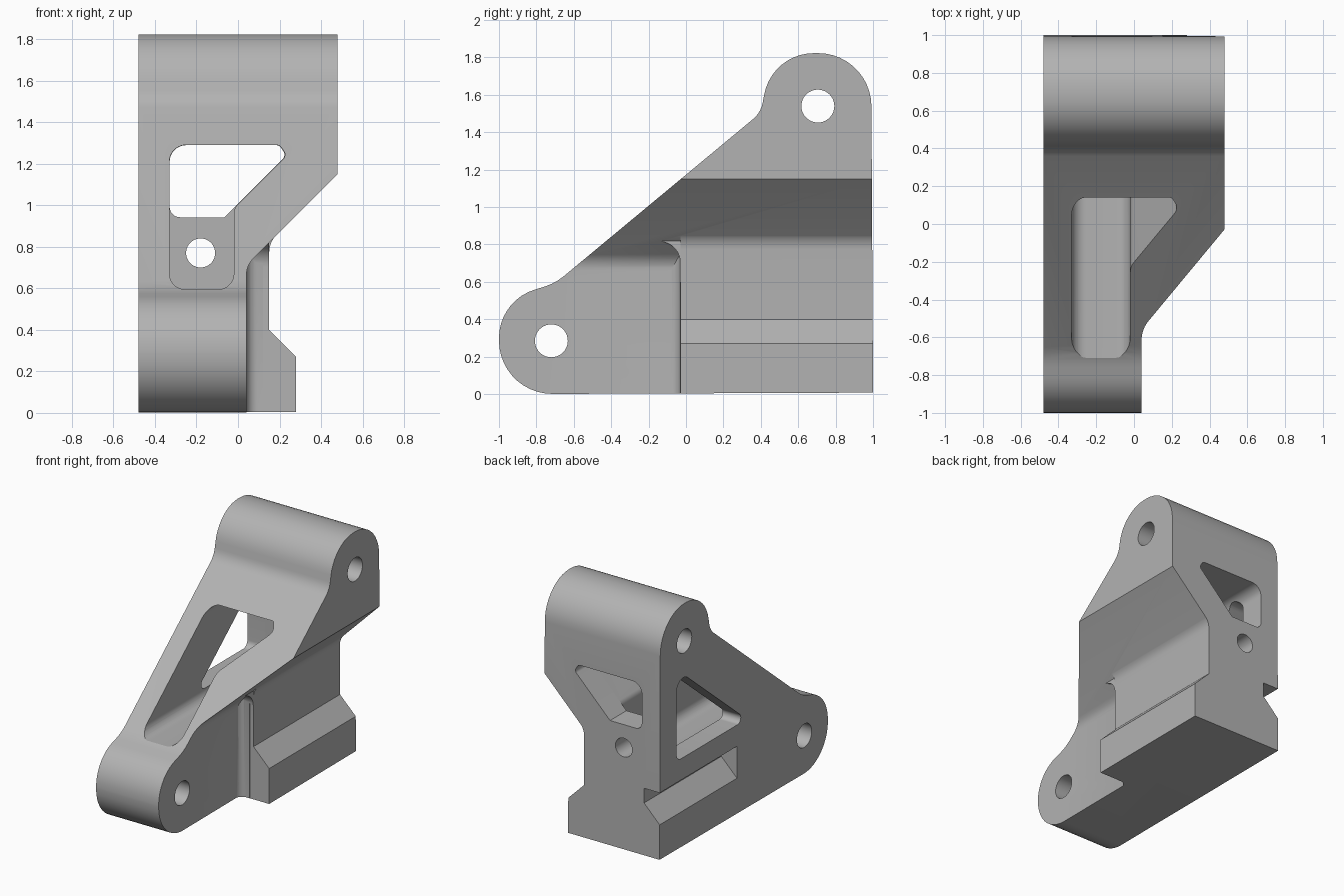
import bpy, bmesh, math
from mathutils import Vector

cube = bpy.data.objects.get("Cube")
if cube:
    bpy.data.objects.remove(cube, do_unlink=True)

metal = bpy.data.materials.new("plain_grey")
metal.use_nodes = True
GREY = (0.45, 0.45, 0.45, 1)
metal.diffuse_color = GREY
metal.node_tree.nodes["Principled BSDF"].inputs["Base Color"].default_value = GREY


def rounded(corners):
    """Outline from (u, v, radius) corners, each radius turned into an arc."""
    out = []
    for i, (u, v, r) in enumerate(corners):
        p = Vector((u, v))
        if r == 0:
            out.append(p)
            continue
        a = (Vector(corners[i - 1][:2]) - p).normalized()
        b = (Vector(corners[(i + 1) % len(corners)][:2]) - p).normalized()
        half = a.angle(b) / 2
        centre = p + (a + b).normalized() * (r / math.sin(half))
        start = p + a * (r / math.tan(half)) - centre
        end = p + b * (r / math.tan(half)) - centre
        sweep = math.pi - 2 * half
        n = max(3, round(sweep / math.radians(8)))
        for k in range(n + 1):
            t = k / n
            out.append(centre + (start * math.sin((1 - t) * sweep)
                                 + end * math.sin(t * sweep)) / math.sin(sweep))
    return out


def circle(u, v, r, n=40):
    return [Vector((u + r * math.cos(2 * math.pi * k / n),
                    v + r * math.sin(2 * math.pi * k / n))) for k in range(n)]


def prism(name, outline, axis, lo, hi):
    """Extrude an outline along x (y,z points), y (x,z points) or z (x,y points)."""
    bm = bmesh.new()
    place = {"x": lambda p: (lo, p.x, p.y),
             "y": lambda p: (p.x, lo, p.y),
             "z": lambda p: (p.x, p.y, lo)}[axis]
    face = bm.faces.new([bm.verts.new(place(p)) for p in outline])
    moved = bmesh.ops.extrude_face_region(bm, geom=[face])["geom"]
    shift = Vector([(hi - lo) * (axis == c) for c in "xyz"])
    bmesh.ops.translate(bm, vec=shift, verts=[g for g in moved if isinstance(g, bmesh.types.BMVert)])
    bmesh.ops.recalc_face_normals(bm, faces=bm.faces)
    mesh = bpy.data.meshes.new(name)
    bm.to_mesh(mesh)
    bm.free()
    mesh.materials.append(metal)
    ob = bpy.data.objects.new(name, mesh)
    bpy.context.collection.objects.link(ob)
    return ob


def combine(target, other, operation):
    mod = target.modifiers.new(operation, "BOOLEAN")
    mod.operation, mod.solver, mod.object = operation, "EXACT", other
    bpy.context.view_layer.objects.active = target
    bpy.ops.object.modifier_apply(modifier=mod.name)
    bpy.data.objects.remove(other, do_unlink=True)


# Side silhouette with two rounded pivot ends
bracket = prism("bracket_body", rounded([
    (-1, 0, .285), (1, .008, 0), (.99, 1.823, .285), (.46, 1.823, .27),
    (.40, 1.505, .15), (-.70, .592, .3), (-1, .50, .27)]), "x", -.48, .48)

# Front silhouette: narrow foot flaring to the wide head
envelope = prism("front_envelope", rounded([
    (-.6, -.1, 0), (.04, -.1, 0), (.04, .71, .12), (.48, 1.15, 0),
    (.48, 2, 0), (-.6, 2, 0)]), "y", -1.1, 1.1)

# Thicker rear foot with the dovetail rail
combine(envelope, prism("rear_foot", rounded([
    (-.2, -.09, 0), (.28, -.09, 0), (.28, .27, 0), (.15, .40, 0),
    (.15, .82, .12), (.19, .862, 0), (-.2, .87, 0)]), "y", -.03, 1.09), "UNION")

# Blends between the narrow and thick parts of the foot
combine(envelope, prism("upper_blend", rounded([
    (.3, .6, 0), (-.031, .6, 0), (-.031, .78, .11), (-.16, .83, 0), (.3, .83, 0)]),
    "x", -.1, .149), "UNION")
combine(envelope, prism("foot_blend", rounded([
    (.0, -.2, 0), (.039, -.2, 0), (.039, -.032, .055), (.12, -.032, 0),
    (.12, .05, 0), (.0, .05, 0)]), "z", -.08, .76), "UNION")
combine(bracket, envelope, "INTERSECT")

# Front pocket, rear window, side window and rail groove
cuts = [
    ("front_pocket", rounded([
        (-.33, .595, .075), (-.02, .595, .075), (-.02, .985, .06), (.235, 1.24, .03),
        (.20, 1.29, .03), (-.33, 1.29, .08)]), "y", -1.2, .80),
    ("rear_window", rounded([
        (-.329, .942, .05), (-.065, .942, 0), (.232, 1.239, .03),
        (.199, 1.289, .03), (-.329, 1.289, .08)]), "y", .5, 1.2),
    ("side_window", rounded([
        (-.036, .67, .04), (.797, .67, .05), (.797, 1.36, .08)]), "x", -.7, -.25),
    ("rail_groove", rounded([
        (-.60, .15, 0), (-.35, .40, 0), (-.35, .51, 0), (-.60, .51, 0)]), "y", .08, 1.2),
    ("screw_hole", circle(-.18, .77, .07), "y", .5, 1.2),
    ("front_pivot_hole", circle(-.72, .285, .088), "x", -.7, .7),
    ("top_pivot_hole", circle(.705, 1.54, .088), "x", -.7, .7),
]
for cut in cuts:
    combine(bracket, prism(*cut), "DIFFERENCE")

# Smooth rounded surfaces, crisp edges
bpy.ops.object.select_all(action="DESELECT")
bracket.select_set(True)
bpy.context.view_layer.objects.active = bracket
bpy.ops.object.shade_smooth_by_angle(angle=math.radians(25))
